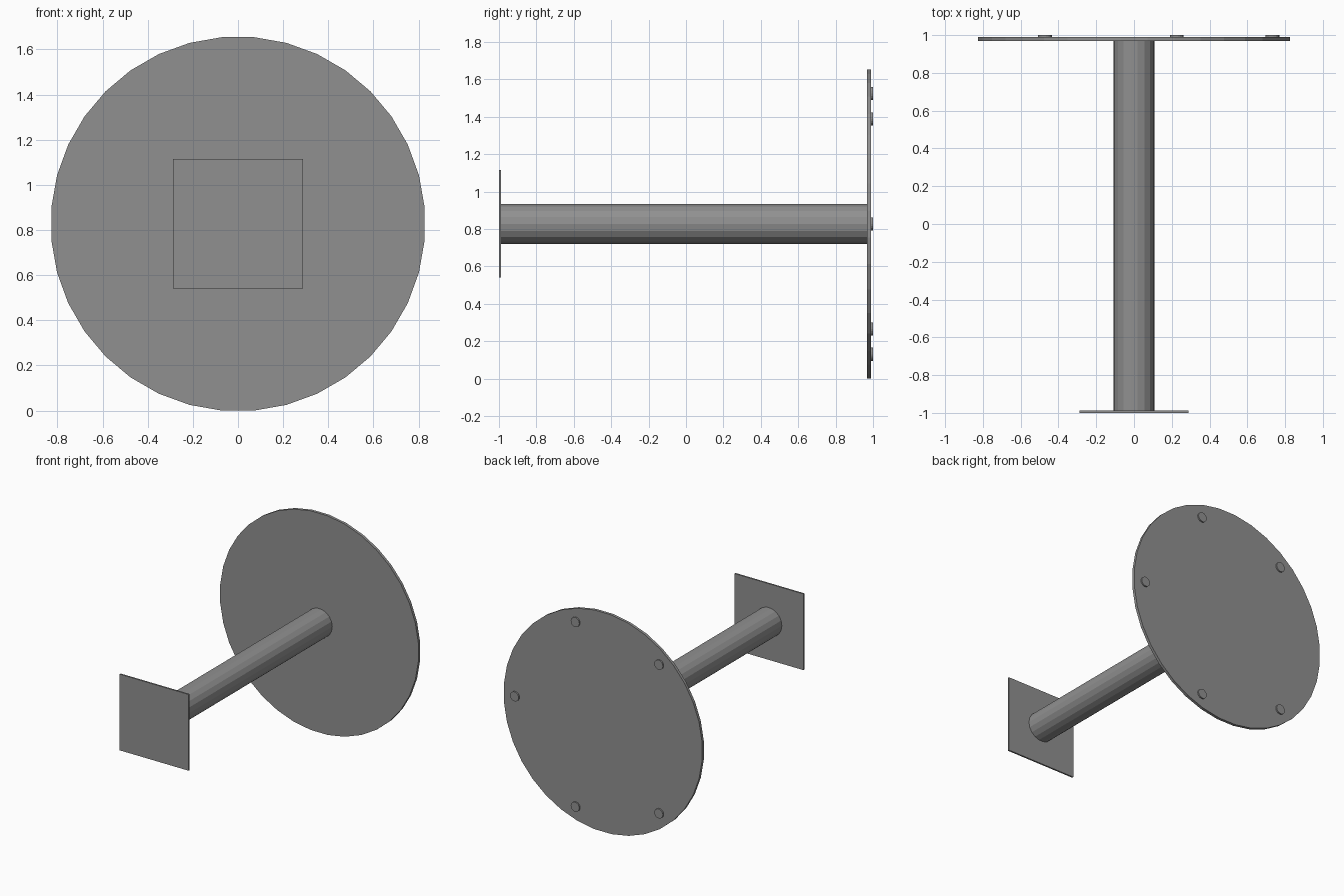
import bpy
from math import radians, cos, sin, pi

if "Cube" in bpy.data.objects:
    bpy.data.objects.remove(bpy.data.objects["Cube"])

CZ = 0.827  # height of the common axis

# Dark grey paint shared by every part
dark = bpy.data.materials.new("dark_grey")
dark.diffuse_color = (0.28, 0.28, 0.28, 1.0)
dark.use_nodes = True
dark.node_tree.nodes["Principled BSDF"].inputs["Base Color"].default_value = dark.diffuse_color


def finish(ob, name):
    ob.name = name
    ob.data.materials.append(dark)
    bpy.ops.object.transform_apply(location=False, rotation=True, scale=True)
    return ob


def cylinder(name, radius, y0, y1, sides, x=0.0, z=CZ):
    """Flat-faced cylinder along y, turned half a step so it has a flat on top."""
    bpy.ops.mesh.primitive_cylinder_add(
        vertices=sides, radius=radius, depth=y1 - y0,
        location=(x, (y0 + y1) / 2, z), rotation=(pi / 2, pi / sides, 0))
    return finish(bpy.context.object, name)


# Square mounting plate at the front
bpy.ops.mesh.primitive_cube_add(size=1, location=(0, -0.994, CZ + 0.001))
plate = bpy.context.object
plate.scale = (0.575, 0.012, 0.575)
finish(plate, "square_plate")

# Long round post
cylinder("post", 0.109, -0.988, 0.97, 18)

# Large round disc at the back
cylinder("round_disc", 0.83, 0.969, 0.99, 36)

# Five small pads on the back of the disc
for i, deg in enumerate((0, 72, 130, 230, 288)):
    a = radians(deg)
    cylinder(f"pad_{i + 1}", 0.036, 0.985, 1.0, 18,
             x=0.733 * cos(a), z=CZ + 0.733 * sin(a))
